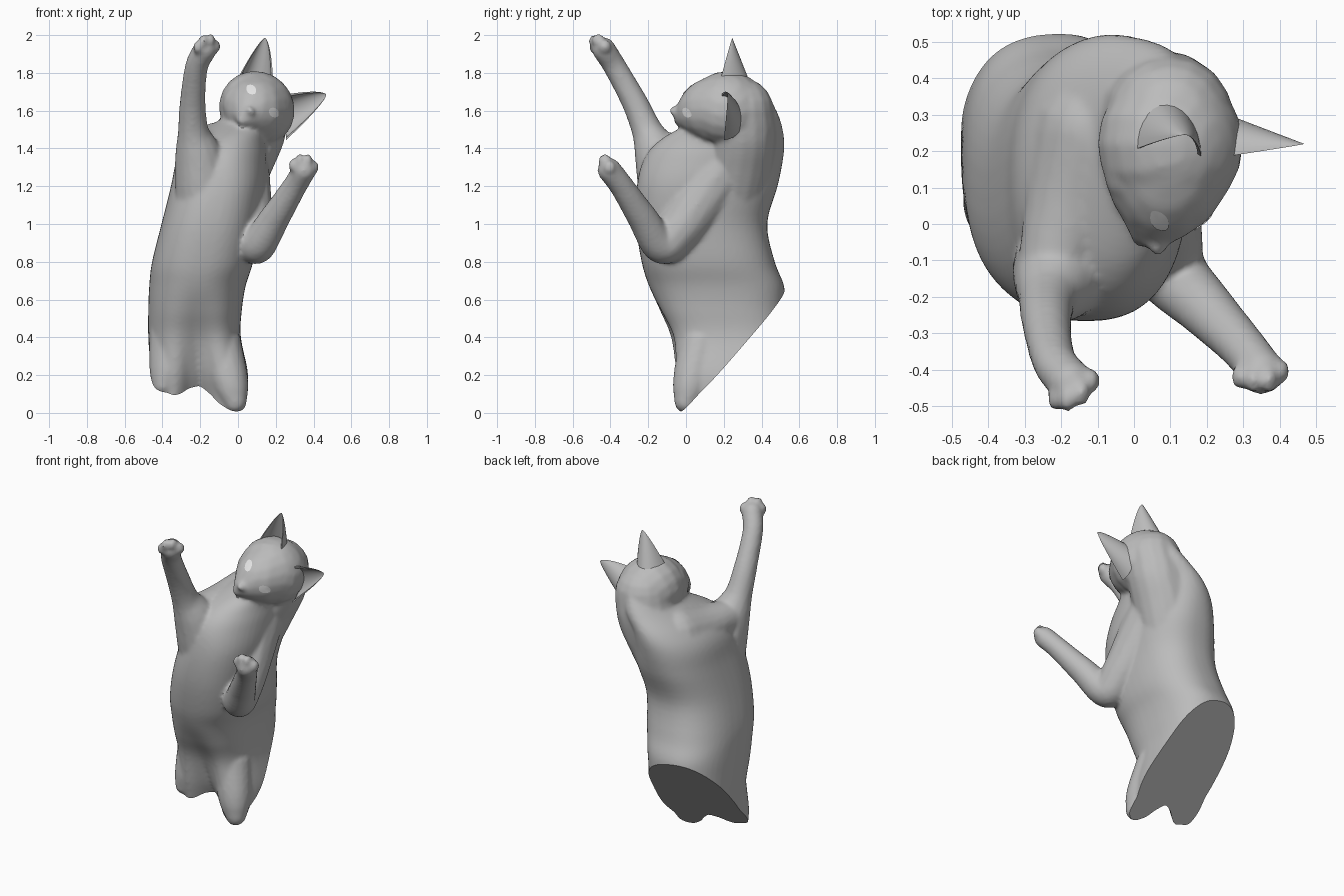
import bpy, bmesh, math
from mathutils import Vector, Matrix
from mathutils.bvhtree import BVHTree

if "Cube" in bpy.data.objects:
    bpy.data.objects.remove(bpy.data.objects["Cube"])


def material(name, v):
    m = bpy.data.materials.new(name)
    m.diffuse_color = (v, v, v, 1)
    m.use_nodes = True
    m.node_tree.nodes["Principled BSDF"].inputs["Base Color"].default_value = m.diffuse_color
    return m


fur = material("grey fur", 0.5)
pale = material("pale eye", 0.8)


def finish(bm, name, mat, angle=40):
    bmesh.ops.recalc_face_normals(bm, faces=bm.faces)
    me = bpy.data.meshes.new(name)
    bm.to_mesh(me)
    bm.free()
    ob = bpy.data.objects.new(name, me)
    bpy.context.collection.objects.link(ob)
    me.materials.append(mat)
    bpy.ops.object.select_all(action='DESELECT')
    ob.select_set(True)
    bpy.context.view_layer.objects.active = ob
    bpy.ops.object.shade_smooth_by_angle(angle=math.radians(angle))
    return ob


def spline(pts, n):
    """Smooth curve through points of any dimension."""
    P = [Vector(p) for p in pts]
    P = [P[0] * 2 - P[1]] + P + [P[-1] * 2 - P[-2]]
    out = []
    for i in range(1, len(P) - 2):
        a, b, c, d = P[i - 1:i + 3]
        for k in range(n + (i == len(P) - 3)):
            t = k / n
            out.append(0.5 * (2 * b + (c - a) * t + (2 * a - 5 * b + 4 * c - d) * t ** 2
                              + (3 * b - a - 3 * c + d) * t ** 3))
    return out


# Overlapping volumes are gathered here and fused later
verts, faces = [], []
tmp = bmesh.new()
bmesh.ops.create_uvsphere(tmp, u_segments=16, v_segments=10, radius=1)
ball_v = [v.co.copy() for v in tmp.verts]
ball_f = [[v.index for v in f.verts] for f in tmp.faces]
tmp.free()


def blob(c, r, rot=Matrix()):
    mat = Matrix.Translation(c) @ rot @ Matrix.Diagonal((*r, 1))
    k = len(verts)
    verts.extend(mat @ v for v in ball_v)
    faces.extend([i + k for i in f] for f in ball_f)


def limb(pts, n=7):
    """Smooth tapered limb through (x, y, z, radius) points."""
    for q in spline(pts, n):
        blob(q[:3], [q[3]] * 3)


def loft(rings):
    """Vertices and faces of a closed skin over rings."""
    n = len(rings[0])
    v = [p for r in rings for p in r]
    f = [[j * n + i, j * n + (i + 1) % n, (j + 1) * n + (i + 1) % n, (j + 1) * n + i]
         for j in range(len(rings) - 1) for i in range(n)]
    return v, f + [list(range(n))[::-1], [len(v) - n + i for i in range(n)]]


# Torso: z, left, right, front, back, thigh groove depth, roundness
SECTIONS = [(-.1, -.44, .04, -.03, .58, .2, .75), (.05, -.455, .05, -.06, .57, .17, .75),
            (.2, -.465, .055, -.085, .56, .11, .75), (.4, -.475, .015, -.1, .54, .05, .78),
            (.54, -.475, .02, -.15, .525, .02, .8), (.67, -.47, .04, -.195, .52, 0, .82),
            (.8, -.455, .08, -.235, .47, 0, .82), (1.0, -.405, .11, -.265, .43, 0, .82),
            (1.2, -.355, .145, -.26, .485, 0, .85), (1.35, -.32, .15, -.22, .515, 0, .95),
            (1.45, -.24, .15, -.13, .52, 0, 1), (1.55, -.1, .18, .04, .5, 0, 1),
            (1.64, .0, .18, .13, .46, 0, 1)]


def torso_ring(z, x0, x1, y0, y1, groove, power, n=48):
    ring = []
    for i in range(n):
        a = 2 * math.pi * i / n
        c, s = math.cos(a), math.sin(a)
        x = (x0 + x1) / 2 + (x1 - x0) / 2 * math.copysign(abs(c) ** power, c)
        y = (y0 + y1) / 2 + (y1 - y0) / 2 * math.copysign(abs(s) ** power, s)
        if s < 0:
            y += groove * math.exp(-((x + .21) / .09) ** 2)
        ring.append((x, y, z))
    return ring


verts, faces = loft([torso_ring(*s) for s in spline(SECTIONS, 5)])

# Thighs
limb([(-.015, .0, .06, .062), (-.045, .03, .17, .1), (-.1, .08, .36, .12)])
limb([(-.395, .02, .15, .06), (-.37, .05, .24, .1), (-.34, .09, .42, .13)])

# Head, tilted 45 degrees, tapering to the muzzle, with cheeks, nose and chin
tilt = Matrix.Rotation(math.radians(45), 4, 'Y')
blob((.1, .22, 1.61), (.207, .21, .195), tilt)
blob((.075, .14, 1.59), (.18, .125, .135), tilt)
limb([(.1, .21, 1.61, .195), (.09, .13, 1.605, .165), (.072, .06, 1.592, .115),
      (.05, .0, 1.575, .068)])
blob((.066, -.058, 1.598), (.03, .03, .022), tilt)
blob((.02, -.03, 1.548), (.035, .035, .026), tilt)
limb([(.1, .29, 1.6, .175), (.07, .3, 1.48, .18), (.0, .28, 1.34, .19), (-.06, .25, 1.15, .17)])

# Raised foreleg and bent foreleg, each with a shoulder
limb([(-.175, -.435, 1.925, .063), (-.22, -.375, 1.83, .062), (-.24, -.27, 1.64, .07),
      (-.235, -.2, 1.48, .085), (-.205, -.14, 1.34, .13), (-.185, -.1, 1.16, .15),
      (-.19, -.04, .95, .15)])
limb([(-.22, -.12, 1.38, .1), (-.16, .08, 1.36, .14), (-.1, .25, 1.36, .18)])
limb([(.35, -.405, 1.285, .064), (.3, -.34, 1.2, .065), (.2, -.235, 1.04, .08),
      (.1, -.13, .89, .1), (.065, -.03, .98, .125), (.03, .07, 1.12, .15),
      (.0, .16, 1.25, .17), (-.02, .24, 1.34, .18)])

# Toes
TOES = [(-.213, -.48, 1.935), (-.183, -.482, 1.968), (-.145, -.465, 1.972), (-.118, -.43, 1.94),
        (.292, -.42, 1.31), (.328, -.43, 1.335), (.37, -.43, 1.335), (.403, -.405, 1.3)]
for t in TOES:
    blob(t, (.025, .035, .036))

# Fuse everything into one skin
me = bpy.data.meshes.new("body_source")
me.from_pydata(verts, [], faces)
raw = bpy.data.objects.new("body_source", me)
bpy.context.collection.objects.link(raw)
mod = raw.modifiers.new("fuse", 'REMESH')
mod.mode, mod.voxel_size = 'VOXEL', .012
mod = raw.modifiers.new("soften", 'SMOOTH')
mod.factor, mod.iterations = .5, 7
dg = bpy.context.evaluated_depsgraph_get()
bm = bmesh.new()
bm.from_mesh(raw.evaluated_get(dg).to_mesh())
bpy.data.objects.remove(raw)

# Slanted flat cut under the haunches
cut = bmesh.ops.bisect_plane(bm, geom=bm.verts[:] + bm.edges[:] + bm.faces[:],
                             plane_co=(.02, 0, .03), plane_no=(-.25, 1.08, -1), clear_outer=True)
rim = [e for e in cut['geom_cut'] if isinstance(e, bmesh.types.BMEdge)]
bmesh.ops.triangle_fill(bm, edges=rim, use_beauty=False)
skin = BVHTree.FromBMesh(bm)
finish(bm, "body", fur)


# Ears: hollow shells tapering from base corners a, b to the tip
def ear(name, a, b, tip, depth):
    a, b, tip = Vector(a), Vector(b), Vector(tip)
    rings, n = [], 14
    for k in range(15):
        t = 1 - (1 - k / 14) ** 1.5 * .996 - .004
        mid = ((a + b) / 2).lerp(tip, t)
        w = (b - a) / 2 * (1 - t) ** .68
        d = Vector((0, depth * (1 - t), 0))
        arc = [(math.cos(math.pi * i / n), math.sin(math.pi * i / n)) for i in range(n + 1)]
        ring = [mid - w * c + d * s for c, s in arc]
        ring += [mid - w * c * .9 + d * (s * .72 + .02) for c, s in arc[::-1]]
        rings.append(ring)
    v, f = loft(rings)
    bm = bmesh.new()
    vs = [bm.verts.new(p) for p in v]
    for q in f:
        bm.faces.new([vs[i] for i in q])
    finish(bm, name, fur, 50)


ear("upper_ear", (-.01, .2, 1.755), (.185, .185, 1.775), (.142, .245, 1.985), .14)
ear("side_ear", (.25, .185, 1.685), (.255, .2, 1.445), (.468, .22, 1.683), .11)

# Eyes: thin almond plates laid on the face
for name, x, z in (("upper_eye", .07, 1.712), ("lower_eye", .19, 1.59)):
    bm = bmesh.new()
    rim = []
    for i in range(16):
        a = 2 * math.pi * i / 16
        p = tilt @ Vector((.03 * math.cos(a), 0, .024 * math.sin(a) * abs(math.sin(a)) ** .3))
        hit = skin.ray_cast(Vector((x + p.x, -1, z + p.z)), Vector((0, 1, 0)))[0]
        rim.append(hit - Vector((0, .004, 0)))
    centre = bm.verts.new(sum(rim, Vector((0, 0, 0))) / 16 - Vector((0, .004, 0)))
    vs = [bm.verts.new(p) for p in rim]
    for i in range(16):
        bm.faces.new((centre, vs[i], vs[(i + 1) % 16]))
    finish(bm, name, pale)
